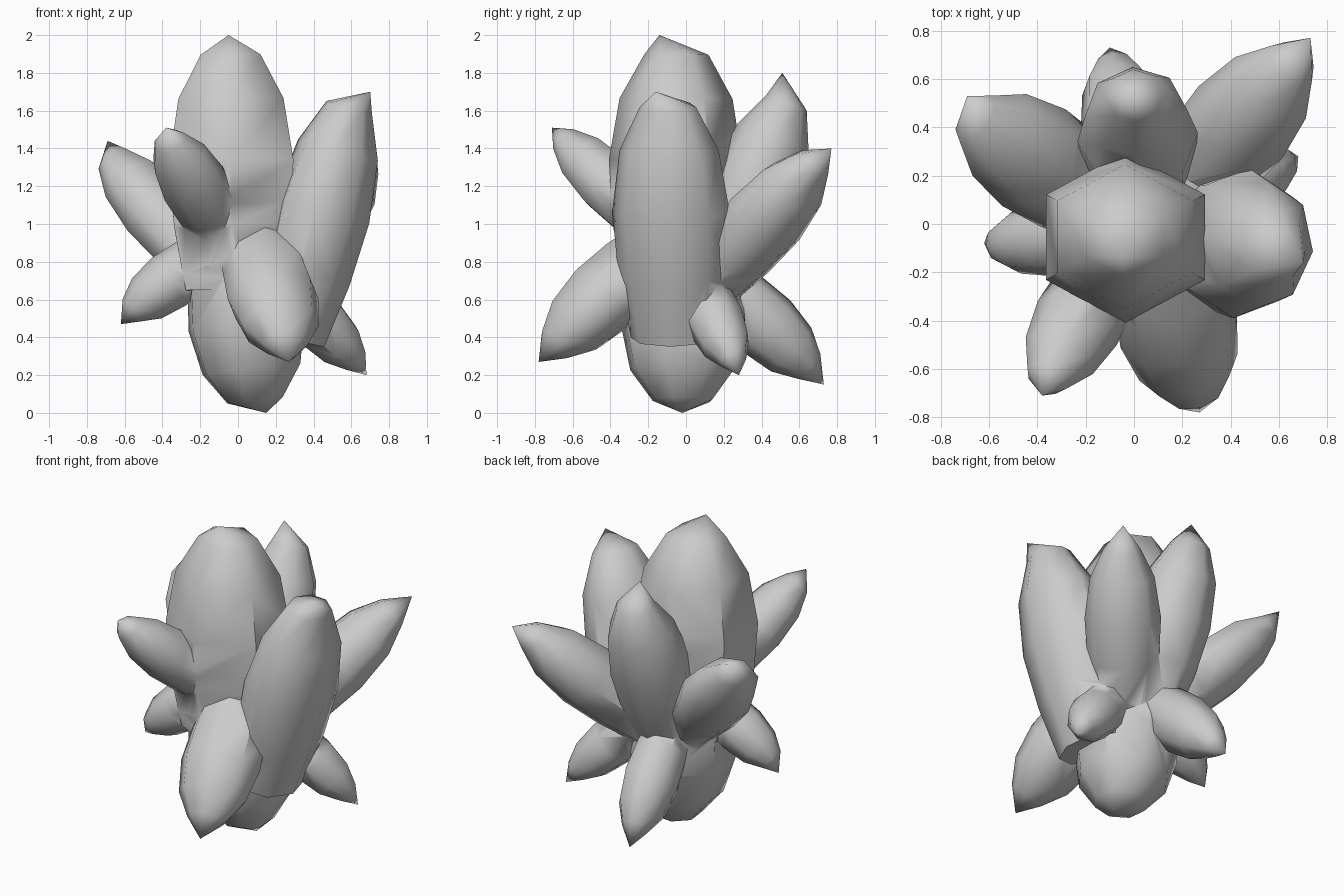
import bpy, bmesh, math
from mathutils import Vector

if "Cube" in bpy.data.objects:
    bpy.data.objects.remove(bpy.data.objects["Cube"])

PROFILE = [(0, .78), (.25, .97), (.5, 1.04), (.74, .88), (.91, .5)]


def lobe(name, base, end, rh, rv, apex=None, roll=0.0, sides=8):
    """Pointed bud along base->end; rh is the sideways radius, rv the other one.
    apex moves the point off the centre line."""
    base, end = Vector(base), Vector(end)
    d = (end - base).normalized()
    u = Vector((1, 0, 0)) if abs(d.z) > .97 else Vector((0, 0, 1)).cross(d).normalized()
    v = d.cross(u).normalized()
    u = v.cross(d)
    bm = bmesh.new()
    rings = []
    for t, r in PROFILE:
        c = base.lerp(end, t)
        rings.append([bm.verts.new(c + u * rh * r * math.cos(a) + v * rv * r * math.sin(a))
                      for a in (roll + 2 * math.pi * i / sides for i in range(sides))])
    for a, b in zip(rings, rings[1:]):
        for i in range(sides):
            j = (i + 1) % sides
            bm.faces.new((a[i], a[j], b[j], b[i]))
    bm.faces.new(rings[0][::-1])
    point = bm.verts.new(apex or end)
    for i in range(sides):
        bm.faces.new((rings[-1][i], rings[-1][(i + 1) % sides], point))
    bmesh.ops.recalc_face_normals(bm, faces=bm.faces)
    me = bpy.data.meshes.new(name)
    bm.to_mesh(me)
    bm.free()
    ob = bpy.data.objects.new(name, me)
    bpy.context.collection.objects.link(ob)
    return ob


# Tall central bud, which the others are fused onto
cluster = lobe("bud_cluster", (-.03, -.06, .65), (-.04, -.05, 2.02), .365, .34,
               (-.05, -.14, 2.0), math.radians(30), 6)

parts = [
    # Upper ring of buds
    lobe("right_bud", (.27, -.06, .4), (.62, -.1, 1.74), .3, .25, (.7, -.16, 1.7)),
    lobe("back_right_bud", (.18, .12, .67), (.7, .72, 1.38), .22, .2, (.73, .77, 1.4)),
    lobe("back_bud", (.03, .15, .65), (0, .57, 1.74), .24, .23, (-.02, .51, 1.8)),
    lobe("back_left_bud", (-.12, .08, .72), (-.71, .47, 1.4), .23, .18, (-.69, .53, 1.44)),
    lobe("front_left_bud", (-.08, -.13, .94), (-.39, -.69, 1.49), .18, .16, (-.38, -.71, 1.51)),
    # Lower ring of buds
    lobe("lower_left_bud", (-.12, -.03, .88), (-.61, -.09, .51), .15, .15, (-.62, -.08, .47)),
    lobe("lower_front_bud", (.1, -.14, .9), (.27, -.75, .31), .24, .2, (.27, -.78, .27)),
    lobe("lower_right_bud", (.2, .05, .72), (.66, .27, .24), .15, .15, (.68, .28, .2)),
    lobe("lower_back_bud", (0, .15, .72), (-.09, .7, .2), .17, .18, (-.1, .73, .15)),
    # Stubby bud underneath
    lobe("bottom_bud", (-.01, -.01, .95), (.1, -.02, -.02), .31, .33, (.15, -.02, 0), .3),
]

# Round core filling the middle
bpy.ops.mesh.primitive_ico_sphere_add(subdivisions=2, radius=.35, location=(.05, 0, .78))
bpy.context.object.name = "core"
parts.append(bpy.context.object)

# Fuse everything into one skin
bpy.ops.object.select_all(action='DESELECT')
bpy.context.view_layer.objects.active = cluster
cluster.select_set(True)
for p in parts:
    mod = cluster.modifiers.new("fuse", 'BOOLEAN')
    mod.operation = 'UNION'
    mod.solver = 'EXACT'
    mod.object = p
    bpy.ops.object.modifier_apply(modifier=mod.name)
    bpy.data.objects.remove(p)
bpy.ops.object.shade_smooth_by_angle(angle=math.radians(60))
